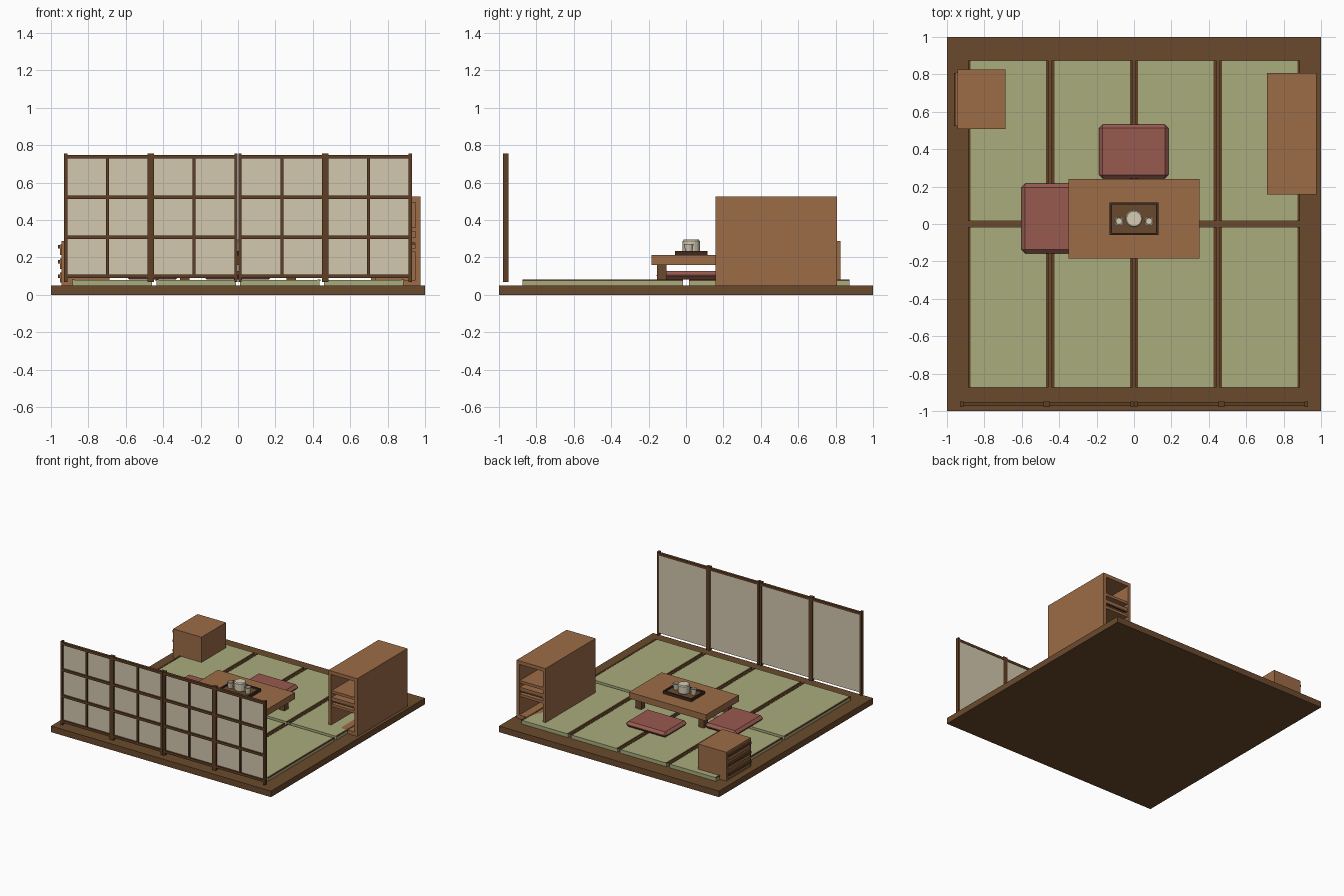
import bpy, bmesh
from mathutils import Matrix, Vector

default = bpy.data.objects.get("Cube")
if default:
    bpy.data.objects.remove(default, do_unlink=True)


def material(name, code):
    """Make a flat material from an sRGB hex code."""
    def linear(v):
        return v / 12.92 if v <= 0.04045 else ((v + 0.055) / 1.055) ** 2.4
    rgb = [linear(c / 255) for c in bytes.fromhex(code)]
    m = bpy.data.materials.new(name)
    m.use_nodes = True
    m.diffuse_color = (*rgb, 1)
    m.node_tree.nodes["Principled BSDF"].inputs["Base Color"].default_value = (*rgb, 1)
    return m


DARK = material("dark timber", "6b4a2d")
TRIM = material("trim brown", "5e3f25")
WOOD = material("warm wood", "9c6c47")
STRAW = material("straw green", "a9ac7c")
PAPER = material("cream paper", "d3c8af")
RED = material("cushion red", "985a4f")
TRAY = material("tray black brown", "3d2a1c")
CLAY = material("pale ceramic", "d6ccb5")


def finish(name, bm, mat):
    mesh = bpy.data.meshes.new(name)
    bmesh.ops.recalc_face_normals(bm, faces=bm.faces)
    bm.to_mesh(mesh)
    bm.free()
    mesh.materials.append(mat)
    obj = bpy.data.objects.new(name, mesh)
    bpy.context.collection.objects.link(obj)
    return obj


def boxes(name, mat, ranges):
    """One object from boxes, each given as x, y and z ranges."""
    bm = bmesh.new()
    for spans in ranges:
        centre = Vector([(a + b) / 2 for a, b in spans])
        size = [abs(b - a) for a, b in spans]
        bmesh.ops.create_cube(bm, size=1, matrix=Matrix.Translation(centre) @ Matrix.Diagonal((*size, 1)))
    return finish(name, bm, mat)


def around(c, half):
    return (c - half, c + half)


def lathe(name, mat, x, y, profile, sides=12):
    """Turn a radius and height profile about a vertical axis."""
    bm = bmesh.new()
    pts = [bm.verts.new((x + r, y, z)) for r, z in profile]
    edges = [bm.edges.new(pair) for pair in zip(pts, pts[1:])]
    bmesh.ops.spin(bm, geom=pts + edges, cent=(x, y, 0), axis=(0, 0, 1), angle=6.283185, steps=sides)
    bmesh.ops.remove_doubles(bm, verts=bm.verts, dist=0.0005)
    return finish(name, bm, mat)


# Floor platform
FLOOR = 0.05
MAT_TOP = 0.08
boxes("floor_platform", DARK, [((-1, 1), (-1, 1), (0, FLOOR))])

# Straw mats in two rows of four, with cloth edging on their long sides
mats, edging = [], []
for x in (-0.672, -0.224, 0.224, 0.672):
    for y in ((-0.873, -0.016), (0.016, 0.873)):
        mats.append((around(x, 0.212), y, (FLOOR, MAT_TOP)))
        for side in (-1, 1):
            edging.append((around(x + side * 0.209, 0.007), y, (MAT_TOP - 0.005, MAT_TOP + 0.002)))
boxes("straw_mats", STRAW, mats)
boxes("mat_edging", TRIM, edging)

# Sliding paper screens: stiles, lattice and paper sheet
frame, sheets = [], []
for x in (-0.698, -0.234, 0.234, 0.698):
    for side in (-1, 1):
        frame.append((around(x + side * 0.223, 0.009), (-0.978, -0.95), (0.07, 0.757)))
    frame.append((around(x, 0.008), (-0.974, -0.96), (0.1, 0.735)))
    for z in (0.1, 0.308, 0.522):
        frame.append((around(x, 0.22), (-0.974, -0.96), around(z, 0.01)))
    frame.append((around(x, 0.22), (-0.974, -0.952), around(0.738, 0.01)))
    sheets.append((around(x, 0.216), (-0.961, -0.955), (0.09, 0.735)))
boxes("screen_frames", TRIM, frame)
boxes("screen_paper", PAPER, sheets)

# Low table
TABLE_TOP = 0.212
boxes("table_top", WOOD, [((-0.35, 0.35), (-0.185, 0.24), (0.16, TABLE_TOP))])
boxes("table_legs", DARK, [(around(x, 0.026), around(y, 0.025), (MAT_TOP, 0.16))
                           for x in (-0.285, 0.285) for y in (-0.13, 0.185)])

# Floor cushions with chamfered edges
for name, x, y in (("back_cushion", (-0.188, 0.185), (0.243, 0.532)),
                   ("side_cushion", (-0.602, -0.313), (-0.157, 0.216))):
    cushion = boxes(name, RED, [(x, y, (MAT_TOP + 0.002, 0.127))])
    bevel = cushion.modifiers.new("chamfer", "BEVEL")
    bevel.width = 0.02
    bevel.segments = 1

# Tray with raised rim
TX, TY = 0.13, 0.088
TC = 0.028
boxes("tray_base", DARK, [(around(0, TX - 0.008), around(TC, TY - 0.008), (TABLE_TOP, 0.223))])
boxes("tray_rim", TRAY,
      [(around(s * (TX - 0.006), 0.006), around(TC, TY), (TABLE_TOP, 0.234)) for s in (-1, 1)]
      + [(around(0, TX - 0.012), around(TC + s * (TY - 0.006), 0.006), (TABLE_TOP, 0.234)) for s in (-1, 1)])

# Tea pot and cups
lathe("tea_pot", CLAY, 0, TC, [(0, 0.223), (0.04, 0.223), (0.046, 0.235), (0.046, 0.288),
                               (0.04, 0.295), (0, 0.295)], 16)
for name, side in (("right_cup", -1), ("left_cup", 1)):
    lathe(name, CLAY, side * 0.08, 0.015, [(0, 0.223), (0.018, 0.223), (0.025, 0.272),
                                          (0.02, 0.272), (0.017, 0.262), (0, 0.262)])

# Tall open cabinet, with compartments reached from both ends
CX, CY = (0.712, 0.975), (0.157, 0.807)
inner = (CX[0] + 0.025, CX[1] - 0.025)
cabinet = [((CX[0], inner[0]), CY, (FLOOR, 0.525)), ((inner[1], CX[1]), CY, (FLOOR, 0.525)),
           (inner, CY, (0.495, 0.525)), (inner, CY, (FLOOR, 0.08)),
           (inner, around(0.482, 0.012), (0.08, 0.495))]
cabinet += [(inner, (CY[0] + 0.006, CY[1] - 0.006), around(z, 0.011)) for z in (0.24, 0.295, 0.35)]
boxes("tall_cabinet", WOOD, cabinet)
boxes("cabinet_rails", TRIM, [(inner, around(y, 0.006), around(0.277, 0.007))
                              for y in (CY[0] + 0.012, CY[1] - 0.012)])

# Small chest with three drawers facing the side wall
boxes("chest_body", WOOD, [((-0.945, -0.687), (0.508, 0.825), (FLOOR, 0.287))])
boxes("drawer_fronts", WOOD, [((-0.951, -0.945), (0.523, 0.81), around(z, 0.028))
                              for z in (0.093, 0.167, 0.241)])
boxes("drawer_pulls", TRIM, [((-0.963, -0.951), (0.525, 0.808), around(z, 0.009))
                             for z in (0.1, 0.178, 0.257)])
